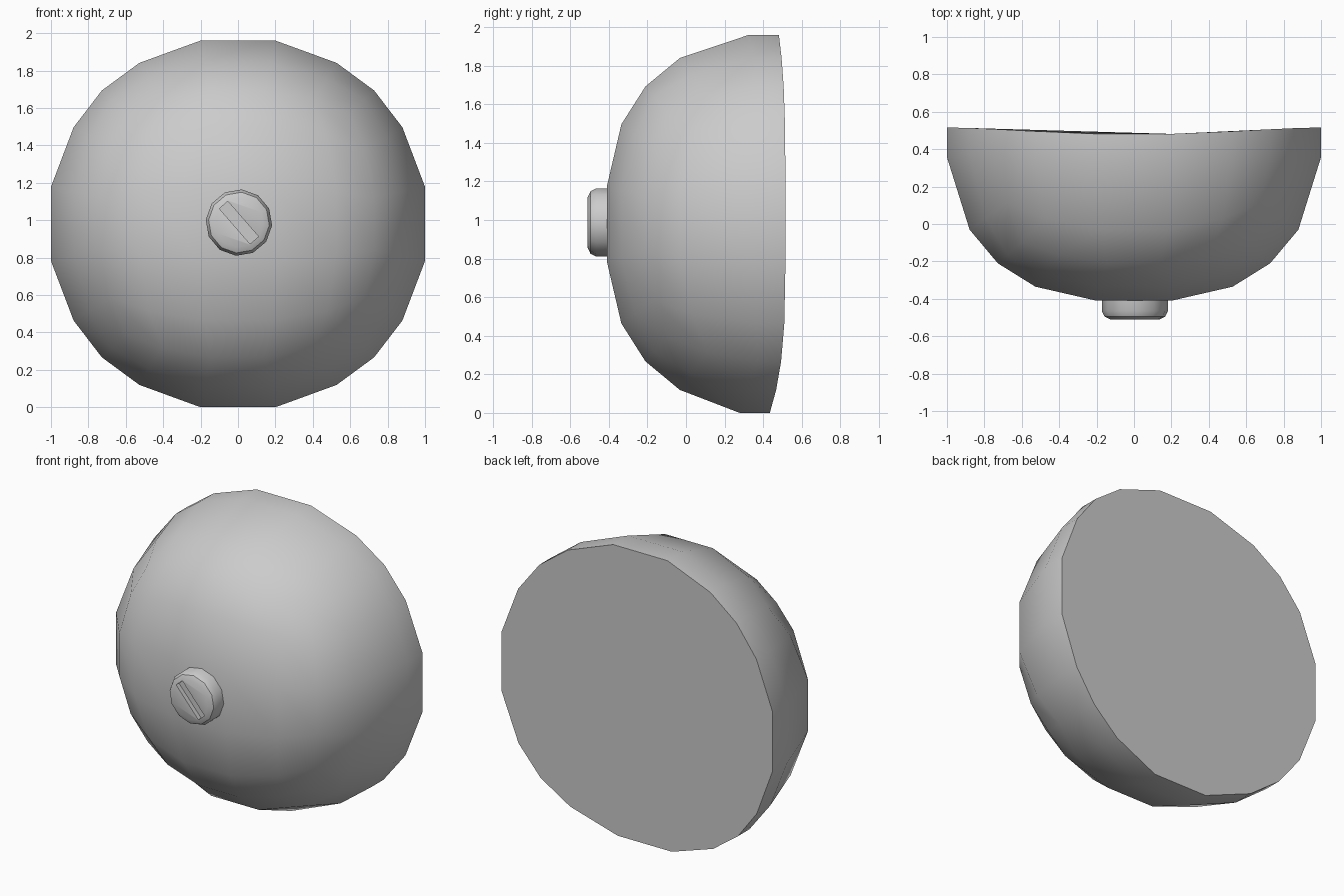
import bpy, bmesh
from math import radians
from mathutils import Matrix

if "Cube" in bpy.data.objects:
    bpy.data.objects.remove(bpy.data.objects["Cube"])

ZC = 0.98  # height of the dome centre


def add_object(name, bm):
    bmesh.ops.recalc_face_normals(bm, faces=bm.faces)
    mesh = bpy.data.meshes.new(name)
    bm.to_mesh(mesh)
    bm.free()
    ob = bpy.data.objects.new(name, mesh)
    bpy.context.collection.objects.link(ob)
    return ob


def smooth(ob, angle):
    bpy.ops.object.select_all(action='DESELECT')
    ob.select_set(True)
    bpy.context.view_layer.objects.active = ob
    bpy.ops.object.shade_smooth_by_angle(angle=radians(angle))


# Depth profile: (forward component of the unit direction, y)
PROFILE = [(0.10, 0.42), (0.192, 0.36), (0.507, -0.03), (0.70, -0.21),
           (0.845, -0.335), (0.962, -0.41), (1.0, -0.42)]


def depth(d):
    for (d0, y0), (d1, y1) in zip(PROFILE, PROFILE[1:]):
        if d <= d1:
            break
    return y0 + (y1 - y0) * (d - d0) / (d1 - d0)


# Dome: gridded cube rounded to a sphere, back cut off and capped flat
bm = bmesh.new()
bmesh.ops.create_cube(bm, size=2)
bmesh.ops.subdivide_edges(bm, edges=bm.edges[:], cuts=4, use_grid_fill=True)
bmesh.ops.delete(bm, geom=[v for v in bm.verts if v.co.y > 0.3], context='VERTS')
for v in bm.verts:
    rim = v.co.y > 0
    n = v.co.normalized()
    y = 0.516 if rim else depth(-n.y)
    fade = 1 if rim else max(0, 1 - (-n.y - 0.19) / 0.33)
    y -= (0.04 if n.z > 0 else 0.095) * n.z ** 4 * min(fade, 1)
    v.co = (n.x * 1.04, y, ZC + n.z * 1.0185)
rim_edges = [e for e in bm.edges if e.is_boundary]
bmesh.ops.contextual_create(bm, geom=rim_edges)
dome = add_object("dome", bm)
smooth(dome, 45)


# Screw head: twelve-sided disc with a rounded front edge
RINGS = [(-0.36, 0.178), (-0.465, 0.178), (-0.495, 0.163), (-0.51, 0.132)]
bm = bmesh.new()
loops = []
for y, r in RINGS:
    ring = bmesh.ops.create_circle(
        bm, segments=12, radius=r,
        matrix=Matrix.Translation((0.005, y, 0.987))
        @ Matrix.Rotation(radians(5), 4, 'Y') @ Matrix.Rotation(radians(90), 4, 'X'))
    loops.append(ring["verts"])
for a, b in zip(loops, loops[1:]):
    for i in range(12):
        j = (i + 1) % 12
        bm.faces.new((a[i], a[j], b[j], b[i]))
bm.faces.new(loops[0])
bm.faces.new(loops[-1])
screw = add_object("screw_head", bm)

# Slot cutter
bm = bmesh.new()
bmesh.ops.create_cube(
    bm, size=1, matrix=Matrix.Translation((0.005, -0.51, 0.987))
    @ Matrix.Rotation(radians(49), 4, 'Y') @ Matrix.Diagonal((0.25, 0.06, 0.06, 1)))
cutter = add_object("slot_cutter", bm)
cutter.hide_render = True
cutter.hide_set(True)
smooth(screw, 35)
slot = screw.modifiers.new("slot", 'BOOLEAN')
slot.operation = 'DIFFERENCE'
slot.object = cutter
bpy.context.view_layer.objects.active = screw
bpy.ops.object.modifier_apply(modifier="slot")
bpy.data.objects.remove(cutter)
smooth(screw, 35)
